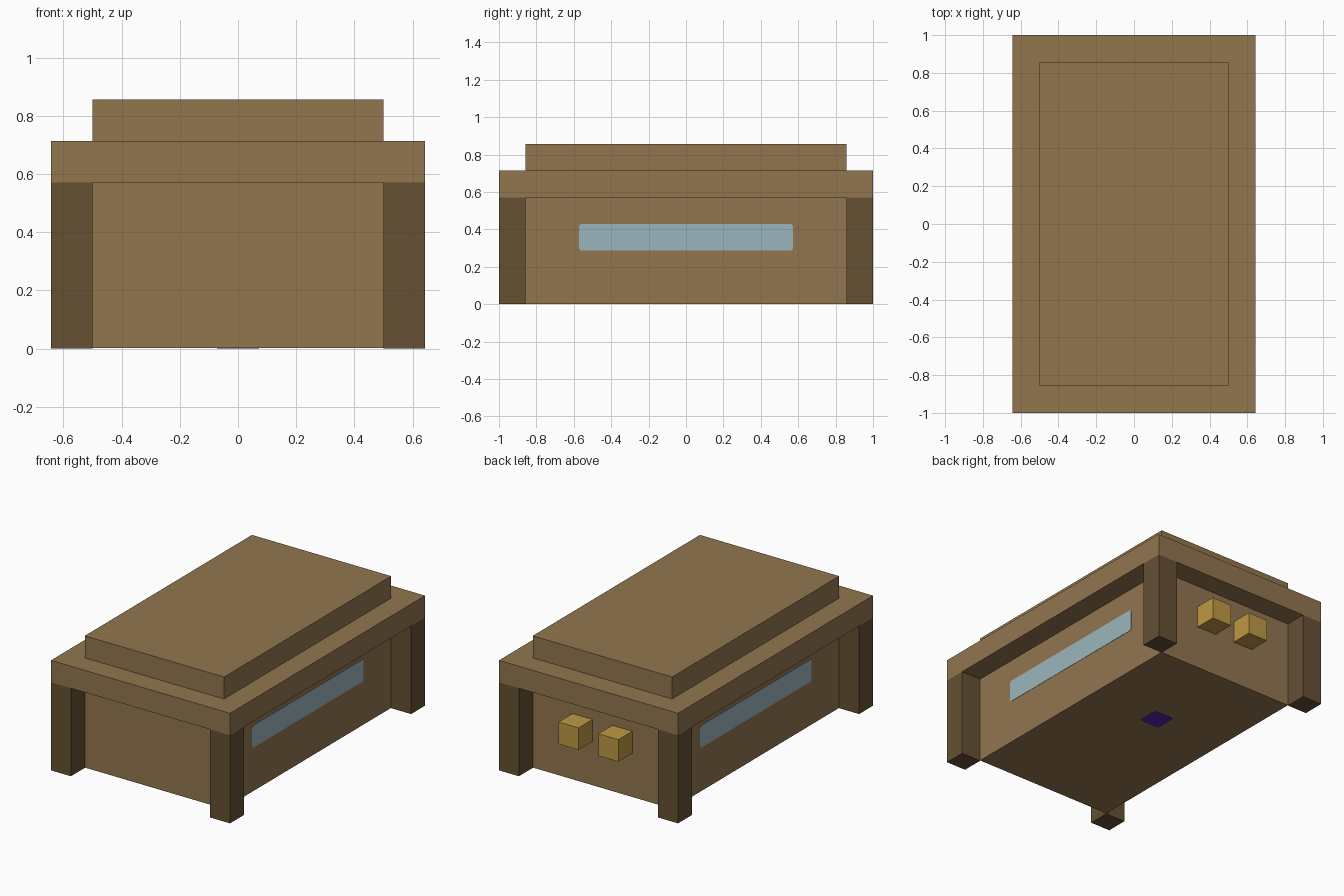
import bpy
import bmesh
from mathutils import Vector

if "Cube" in bpy.data.objects:
    bpy.data.objects.remove(bpy.data.objects["Cube"], do_unlink=True)

U = 1 / 7        # modular block size
SKIN = 0.002     # plate thickness


def material(name, rgb):
    """Flat material from 0-255 sRGB values."""
    lin = [((c / 255 + 0.055) / 1.055) ** 2.4 for c in rgb]
    m = bpy.data.materials.new(name)
    m.use_nodes = True
    m.diffuse_color = (*lin, 1)
    bsdf = m.node_tree.nodes["Principled BSDF"]
    bsdf.inputs["Base Color"].default_value = (*lin, 1)
    bsdf.inputs["Roughness"].default_value = 0.9
    return m


wood = material("brown wood", (146, 118, 79))
dark_wood = material("dark brown wood", (101, 81, 52))
glass = material("pale blue", (156, 182, 189))
gold = material("gold", (190, 153, 68))
violet = material("deep violet", (92, 34, 172))


def box(name, lo, hi, mat, round_axis=None, radius=0.015):
    """Box between two corners; edges along round_axis may be rounded."""
    lo, hi = Vector(lo), Vector(hi)
    size, mid = hi - lo, (lo + hi) / 2
    bm = bmesh.new()
    bmesh.ops.create_cube(bm, size=1)
    for v in bm.verts:
        v.co = Vector(a * b for a, b in zip(v.co, size))
    if round_axis is not None:
        edges = [e for e in bm.edges
                 if abs((e.verts[0].co - e.verts[1].co)[round_axis]) > 1e-6]
        bmesh.ops.bevel(bm, geom=edges, offset=radius, segments=3,
                        profile=0.5, affect='EDGES')
    mesh = bpy.data.meshes.new(name)
    bm.to_mesh(mesh)
    bm.free()
    mesh.materials.append(mat)
    ob = bpy.data.objects.new(name, mesh)
    ob.location = mid
    bpy.context.collection.objects.link(ob)
    return ob


# Body and stepped lid
box("body", (-3.5 * U, -6 * U, SKIN), (3.5 * U, 6 * U, 4 * U), wood)
box("lid_slab", (-4.5 * U, -7 * U, 4 * U), (4.5 * U, 7 * U, 5 * U), wood)
box("lid_top", (-3.5 * U, -6 * U, 5 * U), (3.5 * U, 6 * U, 6 * U), wood)

# Corner legs and side windows
for side, sx in (("left", 1), ("right", -1)):
    for end, sy in (("front", -1), ("back", 1)):
        cx, cy = sx * 4 * U, sy * 6.5 * U
        box(f"{end}_{side}_leg", (cx - U / 2, cy - U / 2, 0),
            (cx + U / 2, cy + U / 2, 4 * U), dark_wood)
    wx = sx * 3.5 * U
    box(f"{side}_window", (wx - SKIN, -4 * U, 2 * U),
        (wx + SKIN, 4 * U, 3 * U), glass, round_axis=0)

# Two knobs on the back
for side, sx in (("left", 1), ("right", -1)):
    cx = sx * U
    box(f"{side}_knob", (cx - U / 2, 6 * U, 2 * U),
        (cx + U / 2, 7 * U, 3 * U), gold)

# Small plate under the floor
box("floor_plate", (-U / 2, U, 0), (U / 2, 2 * U, 2 * SKIN), violet, round_axis=2)
